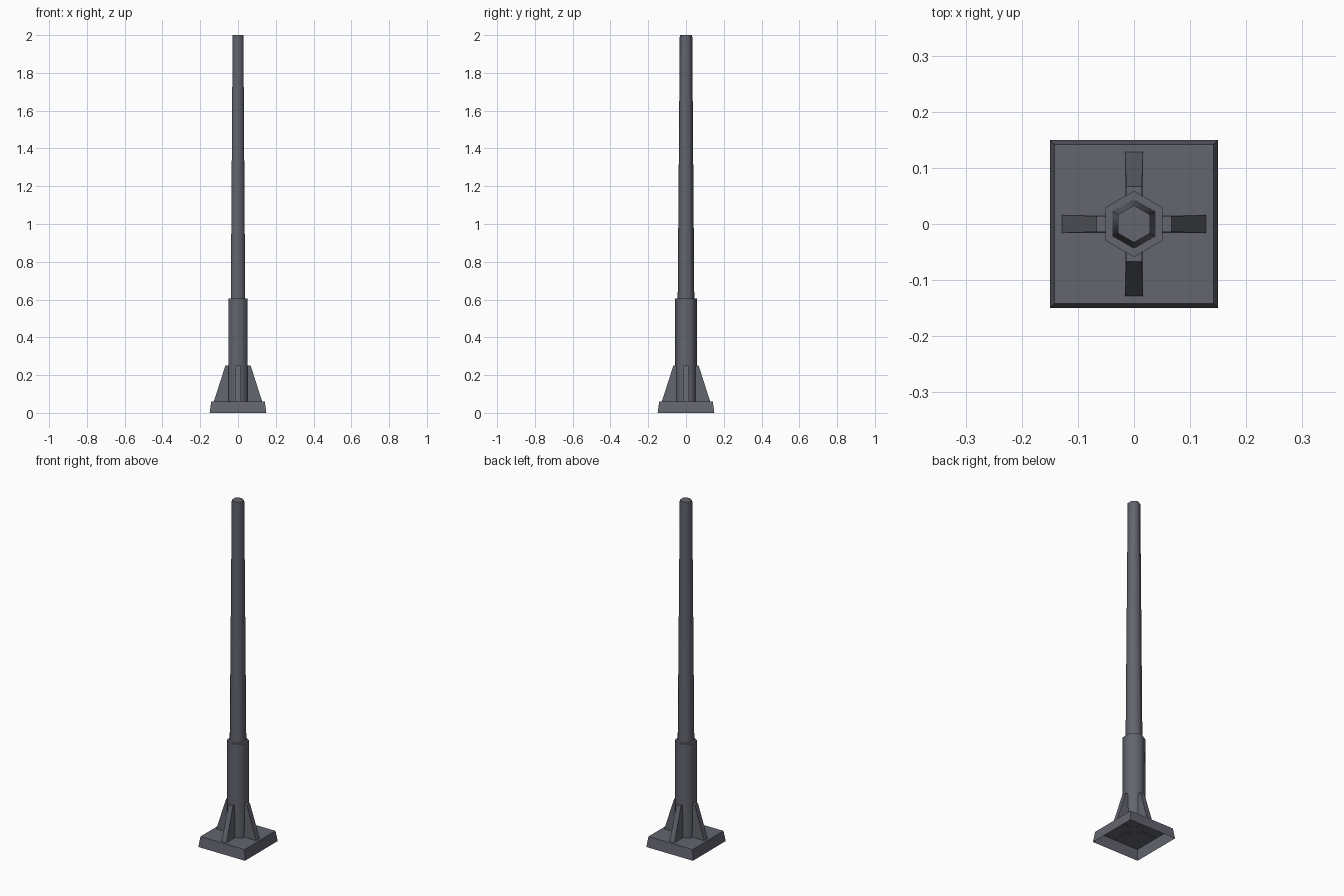
import bpy, bmesh, math
from mathutils import Matrix

if "Cube" in bpy.data.objects:
    bpy.data.objects.remove(bpy.data.objects["Cube"])

steel = bpy.data.materials.new("dark grey steel")
steel.diffuse_color = (0.125, 0.13, 0.158, 1)
steel.use_nodes = True
steel.node_tree.nodes["Principled BSDF"].inputs["Base Color"].default_value = steel.diffuse_color


def finish(name, bm, smooth=False):
    bmesh.ops.recalc_face_normals(bm, faces=bm.faces)
    me = bpy.data.meshes.new(name)
    bm.to_mesh(me)
    bm.free()
    ob = bpy.data.objects.new(name, me)
    bpy.context.collection.objects.link(ob)
    me.materials.append(steel)
    if smooth:
        bpy.ops.object.select_all(action='DESELECT')
        bpy.context.view_layer.objects.active = ob
        ob.select_set(True)
        bpy.ops.object.shade_smooth_by_angle(angle=math.radians(65))
    return ob


def ring(bm, sides, radius, z, turn):
    return [bm.verts.new((radius * math.cos(turn + i * math.tau / sides),
                          radius * math.sin(turn + i * math.tau / sides), z))
            for i in range(sides)]


def tube(name, sides, profile, turn, smooth=False):
    """Stack of rings, capped on top and open underneath."""
    bm = bmesh.new()
    rings = [ring(bm, sides, r, z, turn) for r, z in profile]
    for a, b in zip(rings, rings[1:]):
        for i in range(sides):
            j = (i + 1) % sides
            bm.faces.new((a[i], a[j], b[j], b[i]))
    bm.faces.new(rings[-1])
    return finish(name, bm, smooth)


# Hollow square foot, open underneath
s = math.sqrt(2)
tube("base_plate", 4, [(0.15 * s, 0), (0.142 * s, 0.06)], math.pi / 4)

# Hexagonal sleeve and tapered pole, corners pointing along y
tube("sleeve", 6, [(0.059, 0.06), (0.059, 0.605)], math.pi / 2, True)
tube("pole", 6, [(0.044, 0.6), (0.033, 2.0)], math.pi / 2, True)

# Four sloped ribs around the sleeve, slightly wider at the foot
side = [(0.035, 0.057, 0.016), (0.129, 0.057, 0.016),
        (0.067, 0.25, 0.014), (0.035, 0.25, 0.014)]
for k, place in enumerate(("right", "back", "left", "front")):
    bm = bmesh.new()
    a = [bm.verts.new((x, -w, z)) for x, z, w in side]
    b = [bm.verts.new((x, w, z)) for x, z, w in side]
    bm.faces.new(a)
    bm.faces.new(b[::-1])
    for i in range(4):
        j = (i + 1) % 4
        bm.faces.new((a[i], b[i], b[j], a[j]))
    bm.transform(Matrix.Rotation(k * math.pi / 2, 4, 'Z'))
    finish("rib_" + place, bm)
